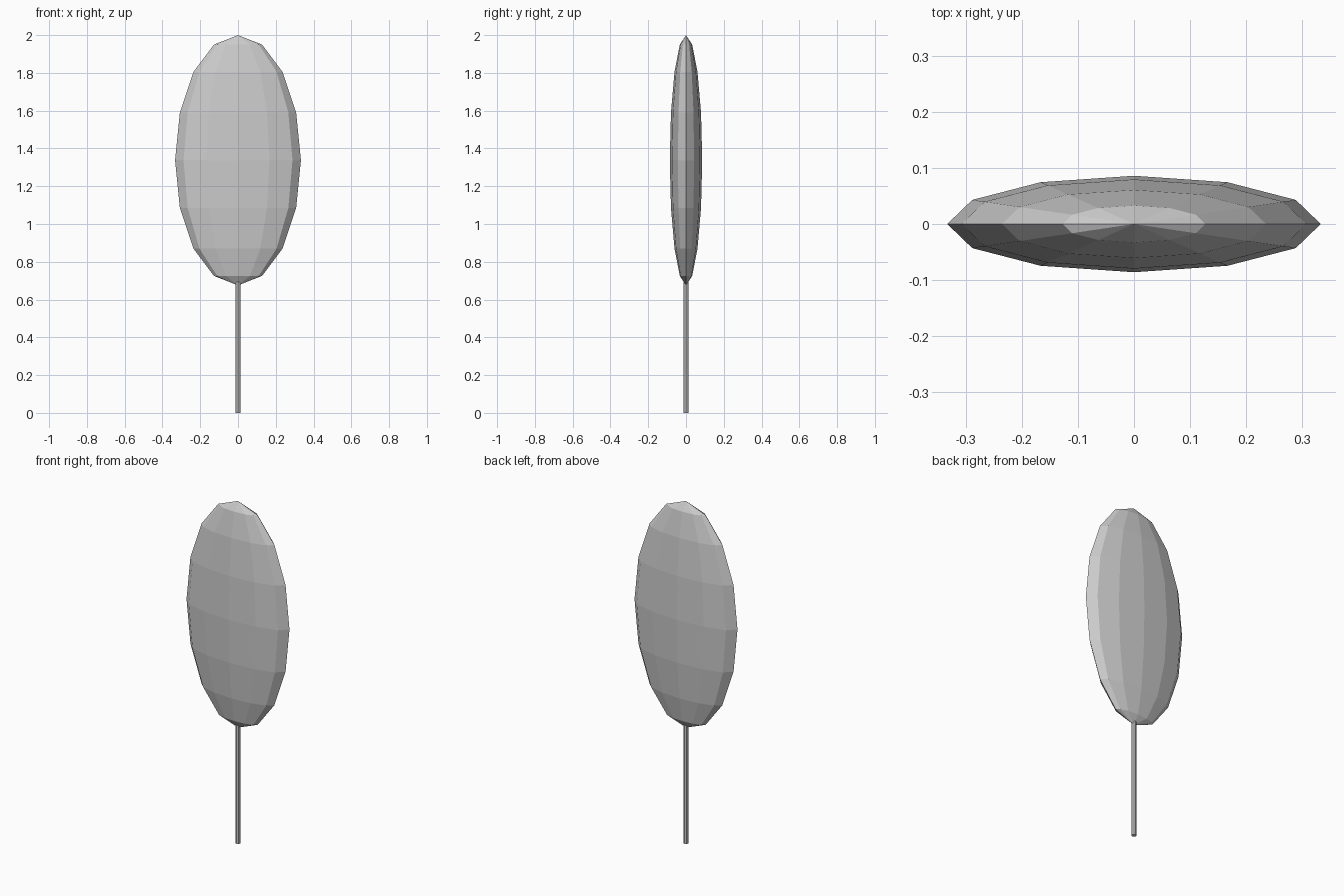
import bpy

cube = bpy.data.objects.get("Cube")
if cube:
    bpy.data.objects.remove(cube, do_unlink=True)

# Single grey colour
grey = bpy.data.materials.new("light_grey")
grey.use_nodes = True
colour = (0.6, 0.6, 0.6, 1)
grey.diffuse_color = colour
grey.node_tree.nodes["Principled BSDF"].inputs["Base Color"].default_value = colour


def finish(name):
    obj = bpy.context.object
    obj.name = name
    obj.data.materials.append(grey)
    bpy.ops.object.transform_apply(location=False, rotation=False, scale=True)
    bpy.ops.object.shade_flat()


# Flattened low-poly leaf head
bpy.ops.mesh.primitive_uv_sphere_add(segments=12, ring_count=8, radius=1,
                                     location=(0, 0, 1.3375))
bpy.context.object.scale = (0.333, 0.086, 0.6625)
finish("head")

# Thin straight stem, its top tucked into the head
stem_height = 0.7
bpy.ops.mesh.primitive_cylinder_add(vertices=8, radius=0.0135, depth=stem_height,
                                    location=(0, 0, stem_height / 2))
finish("stem")
